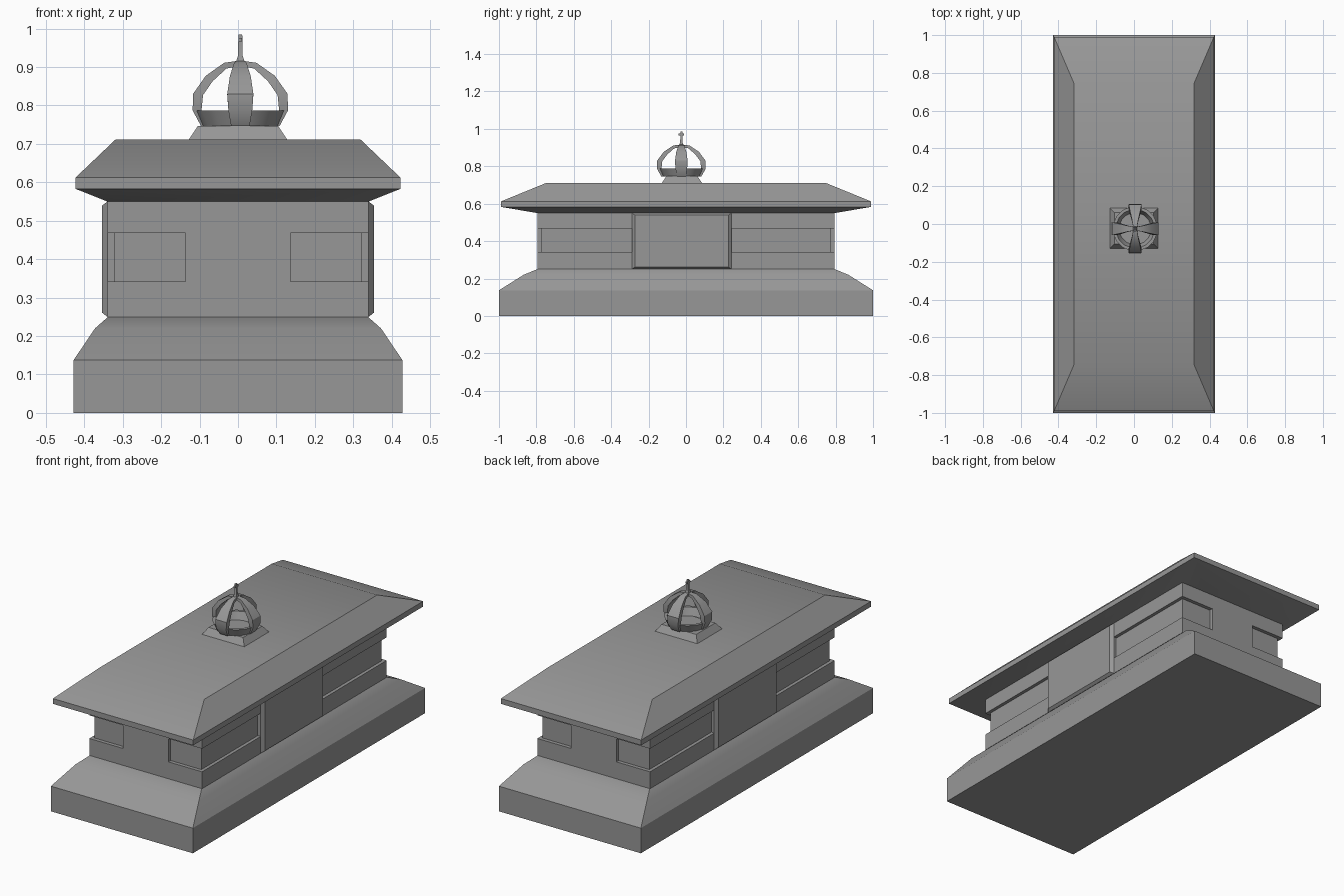
import bpy, bmesh
from math import sin, cos, pi, radians

if "Cube" in bpy.data.objects:
    bpy.data.objects.remove(bpy.data.objects["Cube"])

# Dark grey stone
stone = bpy.data.materials.new("stone")
stone.diffuse_color = (.31, .31, .31, 1)
stone.use_nodes = True
stone.node_tree.nodes["Principled BSDF"].inputs["Base Color"].default_value = stone.diffuse_color


def make(name, lofts, closed=False, smooth=True):
    """Mesh from lofts; each loft is a list of equal-length rings of points."""
    bm = bmesh.new()
    for rings in lofts:
        vs = [[bm.verts.new(p) for p in r] for r in rings]
        n = len(vs[0])
        pairs = list(zip(vs, vs[1:])) + ([(vs[-1], vs[0])] if closed else [])
        for a, b in pairs:
            for i in range(n):
                j = (i + 1) % n
                bm.faces.new((a[i], a[j], b[j], b[i]))
        if not closed:
            bm.faces.new(vs[0][::-1])
            bm.faces.new(vs[-1])
    bmesh.ops.recalc_face_normals(bm, faces=bm.faces[:])
    # Smooth shading that keeps edges above 31 degrees sharp
    bm.normal_update()
    for f in bm.faces:
        f.smooth = smooth
    for e in bm.edges:
        e.smooth = e.calc_face_angle(pi) < radians(31)
    me = bpy.data.meshes.new(name)
    bm.to_mesh(me)
    bm.free()
    me.materials.append(stone)
    ob = bpy.data.objects.new(name, me)
    bpy.context.collection.objects.link(ob)
    return ob


def rects(levels, cx=0, cy=0):
    """Stacked rectangles from (half x, half y, z)."""
    return [[(cx + sx * hx, cy + sy * hy, z) for sx, sy in ((-1, -1), (1, -1), (1, 1), (-1, 1))]
            for hx, hy, z in levels]


# Stepped plinth
make("plinth", [rects([(.428, 1, 0), (.428, 1, .137), (.372, .868, .22), (.338, .795, .25)])])

# Walls with shallow windows wrapping each corner
walls = make("walls", [rects([(.34, .795, .25), (.34, .795, .55)])], smooth=False)
lofts = []
for sx in (-1, 1):
    for sy, end in ((-1, .29), (1, .24)):
        plan = [(.137, .9), (.137, .775), (.322, .775), (.322, end), (.5, end), (.5, .9)]
        lofts.append([[(sx * x, sy * y, z) for x, y in plan] for z in (.342, .468)])
cutter = make("window_cutter", lofts, smooth=False)
cutter.hide_render = True
cutter.hide_set(True)
cut = walls.modifiers.new("windows", 'BOOLEAN')
cut.object = cutter
cut.operation = 'DIFFERENCE'
cut.solver = 'EXACT'

# Bevelled side doors
for side, s in (("left", -1), ("right", 1)):
    make(side + "_door", [[[(s * x, y, z) for y, z in
                           ((-.29 + d, .25 + e), (.243 - d, .25 + e), (.243 - d, .55 - e), (-.29 + d, .55 - e))]
                          for x, d, e in ((.33, 0, 0), (.34, 0, 0), (.354, .017, .011))]])

# Hipped roof with sloping soffit
make("roof", [rects([(.34, .795, .55), (.423, .99, .583), (.423, .99, .612), (.318, .745, .712)])])

# Crown pedestal
make("crown_pedestal", [rects([(.129, .108, .71), (.104, .083, .747)], 0, -.022)])

# Crown band: an open flared ring
CX, CY = .006, -.025
ring = []
for i in range(16):
    a = 2 * pi * (i + .5) / 16
    ring.append([(CX + r * cos(a), CY + r * sin(a), z)
                 for r, z in ((.100, .746), (.119, .787), (.103, .787), (.085, .746))])
make("crown_band", [ring], closed=True)

# Four tapering crown arches: (outer r, outer z, inner r, inner z, half width)
arch = [(.102, .746, .086, .746, .024), (.124, .787, .101, .787, .031), (.123, .83, .097, .827, .034),
        (.090, .877, .072, .863, .027), (.042, .911, .036, .896, .016), (0, .917, 0, .903, .009)]
lofts = []
for k in range(4):
    c, s = cos(k * pi / 2), sin(k * pi / 2)
    stretch = 1 if k % 2 == 0 else 1.05
    lofts.append([[(CX + r * c * stretch - w * s, CY + r * s * stretch + w * c, z)
                   for r, z, w in ((ro, zo, -h), (ro, zo, h), (ri, zi, h), (ri, zi, -h))]
                  for ro, zo, ri, zi, h in arch])
make("crown_arches", lofts)

# Finial with a small cross bar
make("finial", [rects([(.014, .014, .905), (.006, .006, .93), (.005, .005, .985)], CX, CY),
                rects([(.005, .014, .966), (.005, .014, .976)], CX, CY)])
